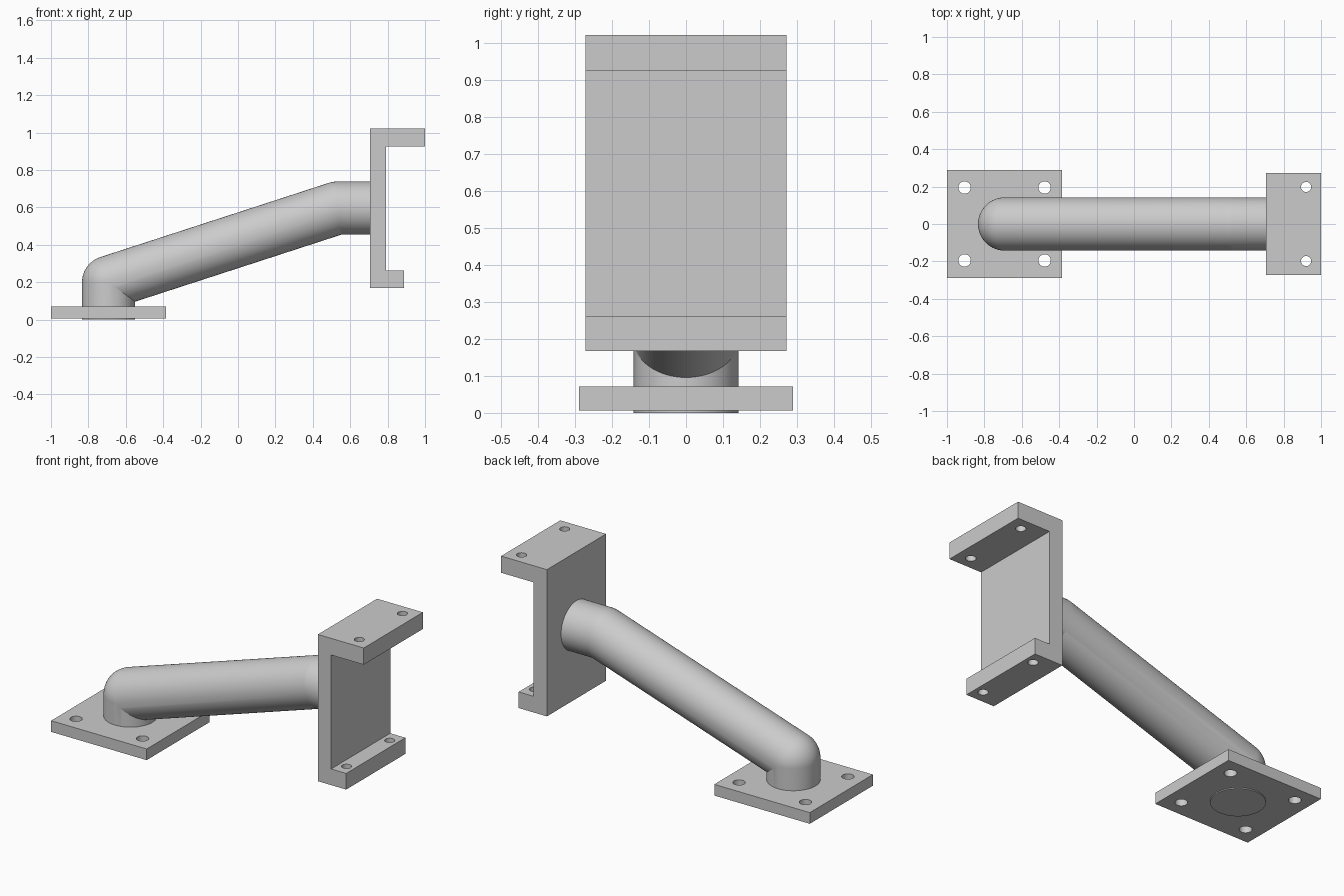
import bpy, bmesh
from math import sin, cos, pi, radians, atan2

cube = bpy.data.objects.get("Cube")
if cube:
    bpy.data.objects.remove(cube, do_unlink=True)

grey = bpy.data.materials.new("plain grey")
grey.use_nodes = True
COLOUR = (0.6, 0.6, 0.6, 1)
grey.diffuse_color = COLOUR
grey.node_tree.nodes["Principled BSDF"].inputs["Base Color"].default_value = COLOUR


def make_object(name, bm):
    bmesh.ops.recalc_face_normals(bm, faces=bm.faces)
    mesh = bpy.data.meshes.new(name)
    bm.to_mesh(mesh)
    bm.free()
    mesh.materials.append(grey)
    obj = bpy.data.objects.new(name, mesh)
    bpy.context.collection.objects.link(obj)
    return obj


def activate(obj):
    bpy.ops.object.select_all(action='DESELECT')
    obj.select_set(True)
    bpy.context.view_layer.objects.active = obj


def extruded_profile(name, points, half_width):
    """Side profile in x and z, extruded across y."""
    bm = bmesh.new()
    face = bm.faces.new([bm.verts.new((x, -half_width, z)) for x, z in points])
    grown = bmesh.ops.extrude_face_region(bm, geom=[face])["geom"]
    verts = [g for g in grown if isinstance(g, bmesh.types.BMVert)]
    bmesh.ops.translate(bm, verts=verts, vec=(0, 2 * half_width, 0))
    return make_object(name, bm)


def drill(obj, holes):
    """Cut upright bolt holes given as (x, y, z, radius)."""
    for x, y, z, radius in holes:
        bm = bmesh.new()
        bmesh.ops.create_cone(bm, cap_ends=True, segments=32, radius1=radius,
                              radius2=radius, depth=0.2)
        bmesh.ops.translate(bm, verts=bm.verts, vec=(x, y, z))
        cutter = make_object("hole_cutter", bm)
        cutter.hide_render = True
        mod = obj.modifiers.new("hole", 'BOOLEAN')
        mod.operation = 'DIFFERENCE'
        mod.solver = 'EXACT'
        mod.object = cutter
        activate(obj)
        bpy.ops.object.modifier_apply(modifier=mod.name)
        bpy.data.objects.remove(cutter, do_unlink=True)
    activate(obj)
    bpy.ops.object.shade_smooth_by_angle(angle=radians(20))


# Base plate with four bolt holes
PIPE_X = -0.692
base_plate = extruded_profile(
    "base_plate", [(-1, 0.006), (-0.385, 0.006), (-0.385, 0.071), (-1, 0.071)], 0.29)
drill(base_plate, [(PIPE_X + sx * 0.214, sy * 0.195, 0.04, 0.033)
                   for sx in (-1, 1) for sy in (-1, 1)])

# Channel bracket with a long top flange and a short bottom lip
bracket = extruded_profile(
    "channel_bracket",
    [(0.705, 0.168), (0.887, 0.168), (0.887, 0.262), (0.79, 0.262),
     (0.79, 0.925), (1, 0.925), (1, 1.022), (0.705, 1.022)], 0.272)
drill(bracket, [(x, sy * 0.198, z, 0.027)
                for x, z in ((0.92, 0.97), (0.838, 0.215)) for sy in (-1, 1)])

# Bent pipe: ball-shaped outside of each elbow, mitred inside
RADIUS, SIDES = 0.142, 64
LOW, HIGH = (PIPE_X, 0.199), (0.53, 0.596)
SLOPE = atan2(HIGH[1] - LOW[1], HIGH[0] - LOW[0])


def pipe_ring(bm, centre, angle, mitre_angle, half_bend):
    ring = []
    for i in range(SIDES):
        u = RADIUS * cos(2 * pi * i / SIDES)
        y = RADIUS * sin(2 * pi * i / SIDES)
        a = angle
        if u < 0:
            a, u = mitre_angle, u / cos(half_bend)
        ring.append(bm.verts.new((centre[0] - u * sin(a), y, centre[1] + u * cos(a))))
    return ring


bm = bmesh.new()
rings = [pipe_ring(bm, (PIPE_X, 0), pi / 2, pi / 2, 0)]
for centre, start, end, steps in ((LOW, pi / 2, SLOPE, 14), (HIGH, SLOPE, 0, 4)):
    for k in range(steps + 1):
        angle = start + (end - start) * k / steps
        rings.append(pipe_ring(bm, centre, angle, (start + end) / 2, (start - end) / 2))
rings.append(pipe_ring(bm, (0.71, HIGH[1]), 0, 0, 0))
for a, b in zip(rings, rings[1:]):
    for i in range(SIDES):
        j = (i + 1) % SIDES
        bm.faces.new((a[i], a[j], b[j], b[i]))
bm.faces.new(rings[0])
bm.faces.new(rings[-1])
bmesh.ops.remove_doubles(bm, verts=bm.verts, dist=1e-5)
pipe = make_object("bent_pipe", bm)
activate(pipe)
bpy.ops.object.shade_smooth_by_angle(angle=radians(12))
